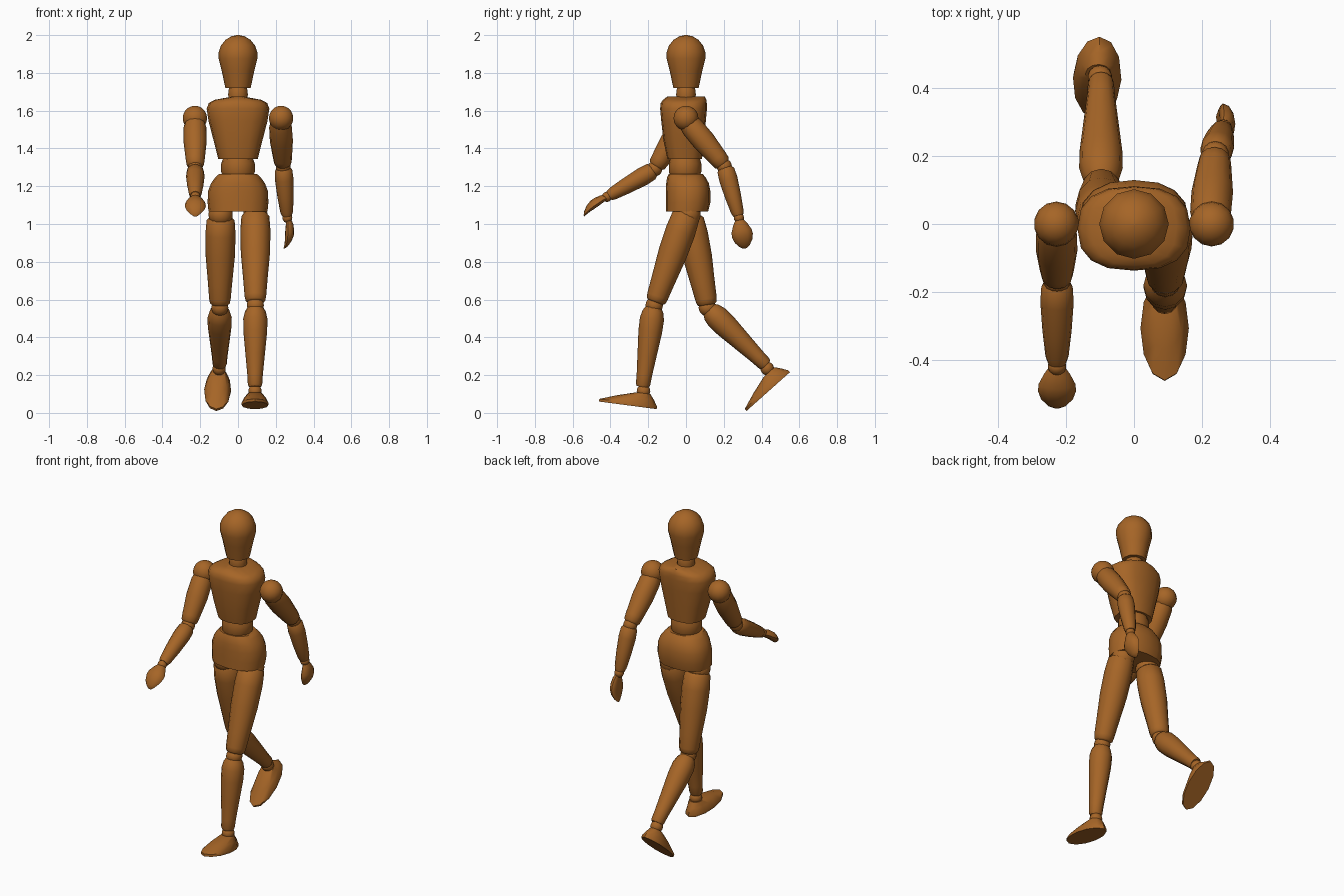
import bpy, bmesh, math
from mathutils import Vector

if "Cube" in bpy.data.objects:
    bpy.data.objects.remove(bpy.data.objects["Cube"])

wood = bpy.data.materials.new("warm wood brown")
wood.diffuse_color = (0.38, 0.13, 0.02, 1)
wood.use_nodes = True
wood.node_tree.nodes["Principled BSDF"].inputs["Base Color"].default_value = wood.diffuse_color


def finish(name, bm):
    bmesh.ops.recalc_face_normals(bm, faces=bm.faces)
    me = bpy.data.meshes.new(name)
    bm.to_mesh(me)
    bm.free()
    me.materials.append(wood)
    ob = bpy.data.objects.new(name, me)
    bpy.context.collection.objects.link(ob)
    bpy.ops.object.select_all(action='DESELECT')
    ob.select_set(True)
    bpy.context.view_layer.objects.active = ob
    bpy.ops.object.shade_smooth_by_angle(angle=math.radians(42))
    return ob


def loft(name, base, axis, rings, side=(1, 0, 0), n=12, power=1.0, flat=1.0):
    """Rings are (distance, half width, half depth, depth offset)."""
    base, w = Vector(base), Vector(axis).normalized()
    u = Vector(side)
    u = (u - w * u.dot(w)).normalized()
    v = w.cross(u)
    bm = bmesh.new()
    loops = []
    for t, ru, rv, off in rings:
        loop = []
        for i in range(n):
            a = 2 * math.pi * i / n
            c, s = math.cos(a), math.sin(a)
            c = math.copysign(abs(c) ** power, c)
            s = math.copysign(abs(s) ** power, s)
            if s < 0:
                s *= flat
            loop.append(bm.verts.new(base + w * t + u * ru * c + v * (rv * s + off)))
        loops.append(loop)
    for p, q in zip(loops, loops[1:]):
        for i in range(n):
            j = (i + 1) % n
            bm.faces.new((p[i], p[j], q[j], q[i]))
    bm.faces.new(loops[0])
    bm.faces.new(loops[-1])
    return finish(name, bm)


def limb(name, a, b, profile):
    """Turned limb; profile is (fraction of length, radius)."""
    d = Vector(b) - Vector(a)
    return loft(name, a, d, [(f * d.length, r, r, 0) for f, r in profile])


def ball(name, centre, r):
    bm = bmesh.new()
    bmesh.ops.create_uvsphere(bm, u_segments=14, v_segments=10, radius=r)
    bmesh.ops.translate(bm, verts=bm.verts, vec=centre)
    return finish(name, bm)


# Head and neck
loft("head", (0, 0, 1.72), (0, 0, 1),
     [(0, .067, .067, 0), (.09, .086, .086, 0), (.155, .102, .102, 0), (.19, .102, .102, 0),
      (.225, .09, .09, 0), (.255, .066, .066, 0), (.274, .034, .034, 0), (.28, .006, .006, 0)])
loft("neck", (0, 0, 1.655), (0, 0, 1),
     [(0, .05, .05, 0), (.03, .052, .052, 0), (.055, .05, .05, 0), (.07, .044, .044, 0)])

# Torso
loft("chest", (0, 0, 1.345), (0, 0, 1),
     [(0, .105, .092, -.007), (.1, .13, .108, -.012), (.2, .156, .118, -.013),
      (.265, .166, .124, -.013), (.295, .155, .122, -.012), (.312, .125, .115, -.007),
      (.329, .035, .1, 0)], n=16, power=.8)
loft("waist", (0, -.005, 1.255), (0, 0, 1),
     [(0, .08, .078, 0), (.02, .089, .086, 0), (.065, .089, .086, 0), (.095, .078, .078, 0)], n=16)
loft("pelvis", (0, 0, 1.065), (0, 0, 1),
     [(0, .156, .112, .005), (.05, .161, .118, .011), (.11, .158, .118, .011),
      (.15, .143, .113, .008), (.182, .12, .102, .002), (.2, .1, .09, -.002)], n=16, power=.85)

# Legs: thigh, shin, foot and ball joints
THIGH = [(0, .06), (.03, .074), (.2, .08), (.45, .077), (.75, .064), (.93, .057), (.98, .052), (1, .04)]
SHIN = [(0, .042), (.05, .055), (.14, .064), (.3, .063), (.6, .051), (.85, .041), (.97, .038), (1, .032)]
FOOT = [(0, .07, .154, 0), (.014, .071, .154, 0), (.045, .057, .1, .034), (.074, .038, .038, .073)]
legs = {
    "left": dict(hip=(.092, .012, 1.05), thigh=((.092, .004, 1.055), (.092, -.162, .585)),
                 knee=(.092, -.168, .57), shin=((.092, -.172, .558), (.09, -.229, .138)),
                 ankle=(.09, -.225, .115), sole=(.09, -.308, .04), up=(0, .13, .991),
                 side=(1, 0, 0)),
    "right": dict(hip=(-.092, .005, 1.05), thigh=((-.092, .018, 1.035), (-.096, .113, .57)),
                  knee=(-.096, .113, .557), shin=((-.097, .122, .547), (-.097, .424, .252)),
                  ankle=(-.1, .43, .235), sole=(-.108, .435, .1125), up=(0, -.666, .746),
                  side=(1, -.06, 0)),
}
for s, d in legs.items():
    ball(s + "_hip_joint", d["hip"], .066)
    limb(s + "_thigh", *d["thigh"], THIGH)
    ball(s + "_knee_joint", d["knee"], .046)
    limb(s + "_shin", *d["shin"], SHIN)
    ball(s + "_ankle_joint", d["ankle"], .036)
    loft(s + "_foot", d["sole"], d["up"], FOOT, side=d["side"])

# Arms: upper arm, forearm, cupped hand and ball joints
UPPER = [(0, .052), (.12, .06), (.45, .061), (.85, .05), (.96, .046), (1, .036)]
FORE = [(0, .034), (.06, .046), (.25, .049), (.6, .043), (.92, .034), (1, .027)]
HAND = [(0, .022, .02, 0), (.025, .038, .028, 0), (.06, .054, .034, -.003), (.085, .056, .034, -.006),
        (.115, .047, .026, -.012), (.14, .028, .015, -.021), (.153, .009, .005, -.029)]
arms = {
    "left": dict(shoulder=(.228, 0, 1.56), upper=((.223, .01, 1.54), (.238, .198, 1.315)),
                 elbow=(.239, .203, 1.305), fore=((.24, .207, 1.3), (.259, .277, 1.045)),
                 wrist=(.261, .28, 1.033), hand=(.263, .282, 1.022), axis=(.06, .2, -.98),
                 side=(0, 1, 0)),
    "right": dict(shoulder=(-.228, 0, 1.56), upper=((-.228, -.012, 1.54), (-.226, -.158, 1.305)),
                  elbow=(-.226, -.165, 1.293), fore=((-.226, -.17, 1.285), (-.226, -.407, 1.15)),
                  wrist=(-.226, -.418, 1.144), hand=(-.226, -.418, 1.138), axis=(0, -.87, -.46),
                  side=(1, 0, 0)),
}
for s, d in arms.items():
    ball(s + "_shoulder_joint", d["shoulder"], .066)
    limb(s + "_upper_arm", *d["upper"], UPPER)
    ball(s + "_elbow_joint", d["elbow"], .04)
    limb(s + "_forearm", *d["fore"], FORE)
    ball(s + "_wrist_joint", d["wrist"], .027)
    loft(s + "_hand", d["hand"], d["axis"], HAND, side=d["side"], flat=.4)
